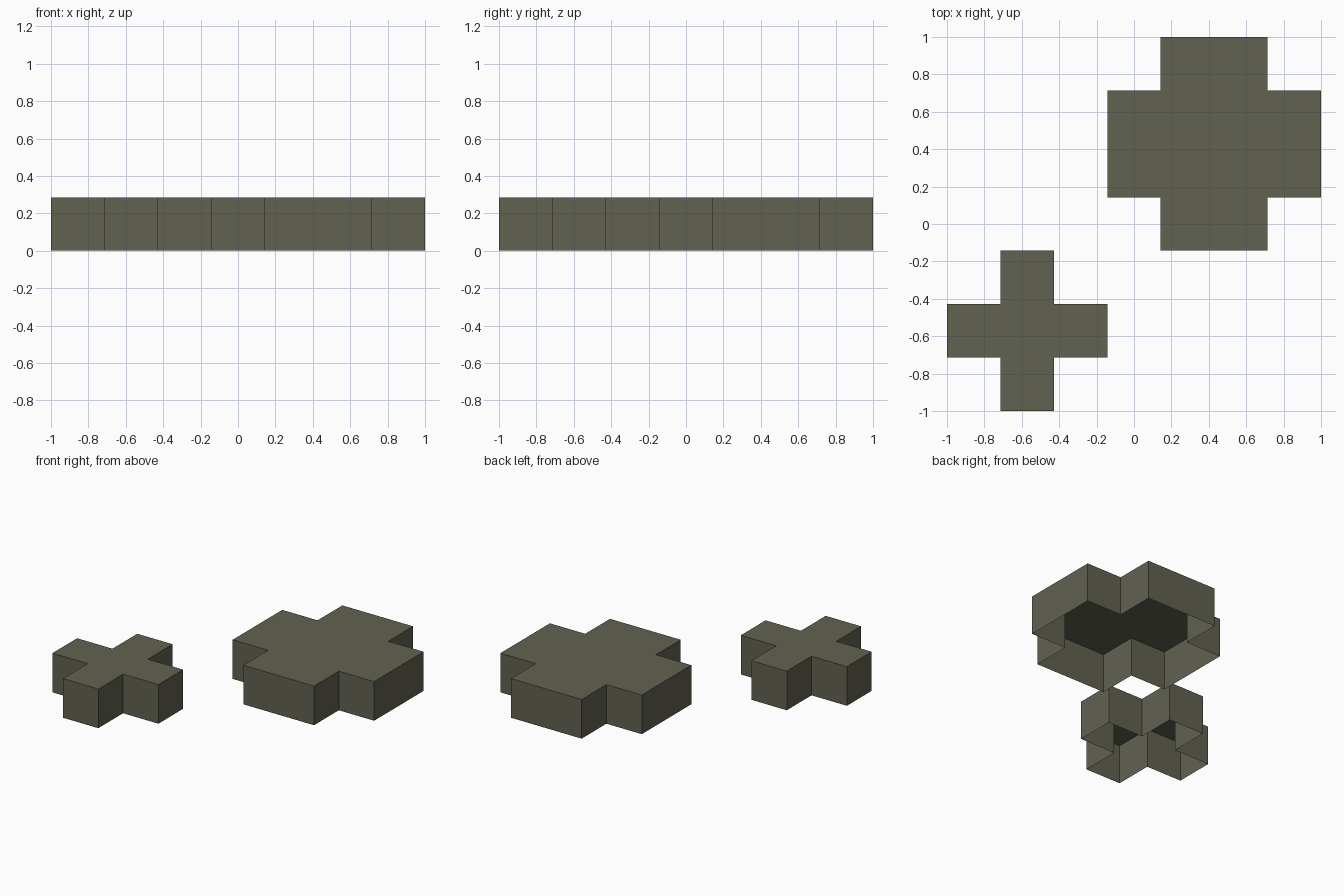
import bpy
import bmesh

if "Cube" in bpy.data.objects:
    bpy.data.objects.remove(bpy.data.objects["Cube"])

U = 2 / 7  # grid unit: arm length, height and small arm width

olive = bpy.data.materials.new("dark_olive_grey")
olive.diffuse_color = (0.12, 0.12, 0.083, 1)
olive.use_nodes = True
olive.node_tree.nodes["Principled BSDF"].inputs["Base Color"].default_value = olive.diffuse_color


def cross_shell(name, cx, cy, half_width):
    """Cross-shaped cap: closed top, side walls, open underneath."""
    a, b = half_width, half_width + U
    # one arm corner pattern, turned four times around the centre
    pts = []
    x = [(b, -a), (b, a), (a, a)]
    for _ in range(4):
        pts += x
        x = [(-py, px) for px, py in x]

    bm = bmesh.new()
    low = [bm.verts.new((px, py, 0)) for px, py in pts]
    high = [bm.verts.new((px, py, U)) for px, py in pts]
    n = len(pts)
    # side walls
    for i in range(n):
        j = (i + 1) % n
        bm.faces.new((low[i], low[j], high[j], high[i]))
    # top: centre square plus four arms
    inner = [high[i] for i in range(2, n, 3)]
    bm.faces.new(inner)
    for k in range(4):
        i = 3 * k
        bm.faces.new((high[i - 1], high[i], high[i + 1], high[i + 2]))

    mesh = bpy.data.meshes.new(name)
    bm.to_mesh(mesh)
    bm.free()
    mesh.materials.append(olive)
    obj = bpy.data.objects.new(name, mesh)
    obj.location = (cx, cy, 0)
    bpy.context.collection.objects.link(obj)


# large cross at back right, small cross at front left
cross_shell("large_cross", 1.5 * U, 1.5 * U, U)
cross_shell("small_cross", -2 * U, -2 * U, U / 2)
